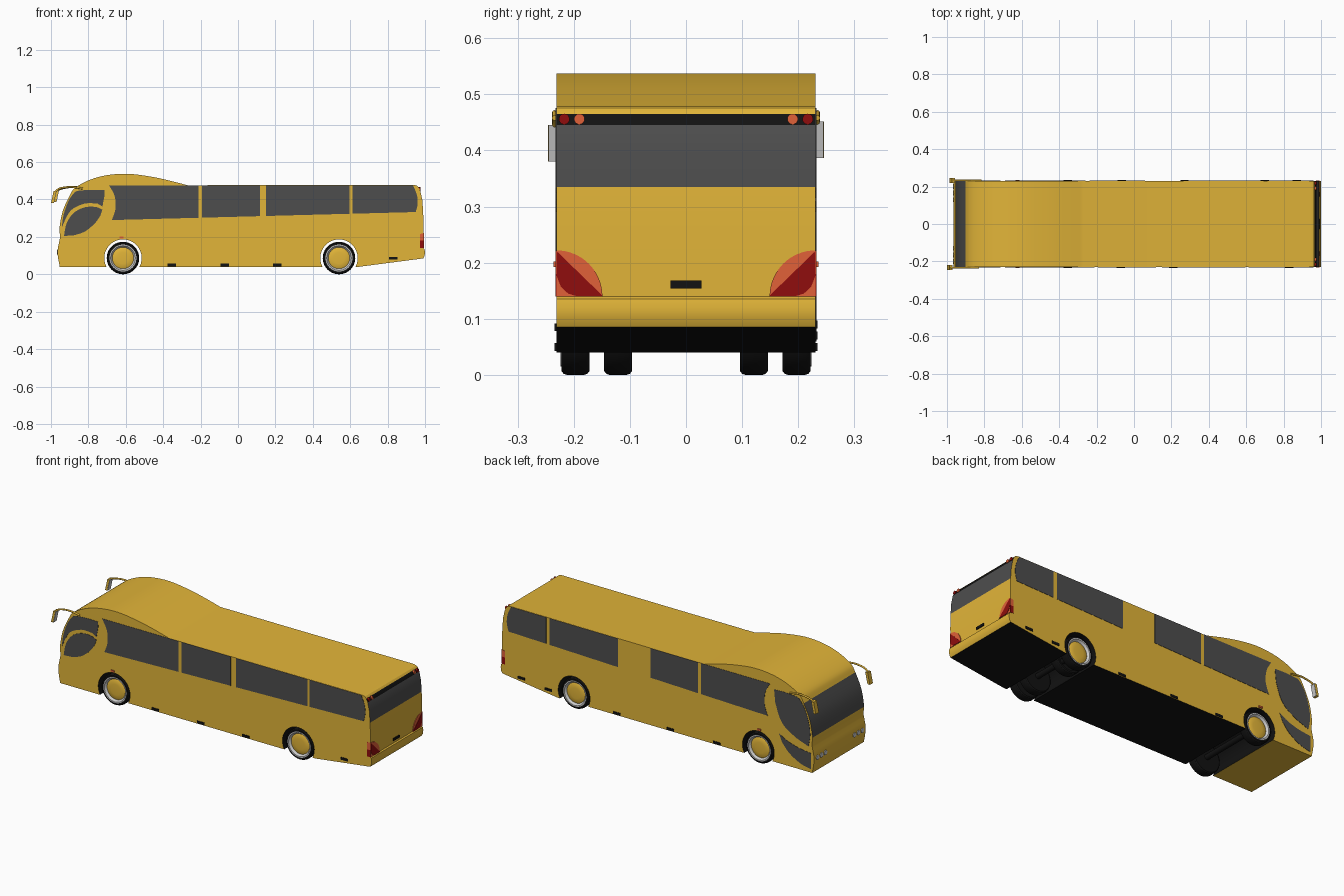
import bpy, bmesh, math
from mathutils import Vector

if "Cube" in bpy.data.objects:
    bpy.data.objects.remove(bpy.data.objects["Cube"])

W = 0.231                                   # half width of the body
AXLES = {"front": -0.615, "rear": 0.54}
WHEEL_Z = 0.087


def material(name, rgb):
    m = bpy.data.materials.new(name)
    m.diffuse_color = (*rgb, 1)
    m.use_nodes = True
    m.node_tree.nodes["Principled BSDF"].inputs["Base Color"].default_value = m.diffuse_color
    return m


YELLOW = material("yellow_paint", (0.76, 0.46, 0.04))
GLASS = material("dark_glass", (0.075, 0.075, 0.075))
BLACK = material("black", (0.006, 0.006, 0.006))
RED = material("red_lens", (0.28, 0.004, 0.004))
ORANGE = material("orange_lens", (0.75, 0.12, 0.04))
SILVER = material("silver", (0.55, 0.55, 0.55))


def finish(name, bm, *mats):
    bmesh.ops.recalc_face_normals(bm, faces=bm.faces)
    me = bpy.data.meshes.new(name)
    bm.to_mesh(me)
    bm.free()
    for m in mats:
        me.materials.append(m)
    ob = bpy.data.objects.new(name, me)
    bpy.context.collection.objects.link(ob)
    return ob


def prism(name, pts, axis, a, b, *mats, pick=None):
    """Extrude a 2D outline along y (points are x,z) or x (points are y,z)."""
    bm = bmesh.new()
    place = (lambda p, d: (p[0], d, p[1])) if axis == "y" else (lambda p, d: (d, p[0], p[1]))
    va = [bm.verts.new(place(p, a)) for p in pts]
    vb = [bm.verts.new(place(p, b)) for p in pts]
    bm.faces.new(va)
    bm.faces.new(vb[::-1])
    for i in range(len(pts)):
        j = (i + 1) % len(pts)
        f = bm.faces.new((va[i], vb[i], vb[j], va[j]))
        if pick:
            f.material_index = pick((pts[i][0] + pts[j][0]) / 2, (pts[i][1] + pts[j][1]) / 2)
    return finish(name, bm, *mats)


def lathe(name, profile, centre, side, mat):
    """Spin a (radius, depth) profile round a y axis."""
    bm = bmesh.new()
    vs = [bm.verts.new((r, side * d, 0)) for r, d in profile]
    es = [bm.edges.new(p) for p in zip(vs, vs[1:])]
    bmesh.ops.spin(bm, geom=vs + es, cent=(0, 0, 0), axis=(0, 1, 0),
                   angle=2 * math.pi, steps=40, use_merge=True)
    bmesh.ops.remove_doubles(bm, verts=bm.verts, dist=1e-5)
    ob = finish(name, bm, mat)
    ob.location = centre
    return ob


def spline(pts, n=4):
    """Smooth open curve through the points."""
    p = [Vector(q) for q in [pts[0], *pts, pts[-1]]]
    out = []
    for a, b, c, d in zip(p, p[1:], p[2:], p[3:]):
        for k in range(n):
            t = k / n
            out.append(0.5 * (2 * b + (c - a) * t + (2 * a - 5 * b + 4 * c - d) * t * t
                              + (3 * b - a - 3 * c + d) * t ** 3))
    return out + [p[-1]]


def arc(cx, cz, r, a0, a1, n=24):
    return [(cx + r * math.cos(math.radians(a0 + (a1 - a0) * i / n)),
             cz + r * math.sin(math.radians(a0 + (a1 - a0) * i / n))) for i in range(n + 1)]


def box(cx, cz, w, h):
    return [(cx - w / 2, cz - h / 2), (cx + w / 2, cz - h / 2),
            (cx + w / 2, cz + h / 2), (cx - w / 2, cz + h / 2)]


def side_plate(name, pts, side, mat, depth=0.0015):
    return prism(name, pts, "y", side * (W - 0.004), side * (W + depth), mat)


# Body shell: side profile with the wheel arches in its lower edge
nose = spline([(-.953, .04), (-.965, .12), (-.951, .2), (-.955, .24), (-.938, .335),
               (-.9, .42), (-.87, .463), (-.79, .506), (-.7, .53), (-.59, .5375),
               (-.47, .523), (-.37, .502), (-.27, .476)])
tail = [(.94, .478), (.957, .474), (.966, .465), (.975, .445), (.985, .40), (.99, .335),
        (.992, .25), (.99, .14), (.997, .135), (1.0, .12), (.998, .10), (.99, .085)]
floor = [(.645, .04)]
for cx in (AXLES["rear"], AXLES["front"]):
    floor += arc(cx, WHEEL_Z, .1, -28, 208)


def body_band(x, z):
    if (x < -.89 and .235 < z < .425) or (x > .95 and .335 < z < .445):
        return 1
    if (x > .95 and .445 < z < .465) or (-.72 < x < .98 and z < .19):
        return 2
    return 0


prism("body", nose + tail + floor, "y", -W, W, YELLOW, GLASS, BLACK, pick=body_band)


# Side windows
def window(x0, x1):
    low = lambda x: .29 + (x + .675) * .0265
    pts = [(x0, low(x0)), (x1, low(x1))]
    if x1 > .9:
        pts = pts[:1] + spline([(.95, .333), (.961, .38), (.955, .43), (.935, .476)])
    else:
        pts.append((x1, .476))
    if x0 < -.6:
        return spline([(-.69, .476), (-.66, .42), (-.655, .35), (-.675, .29)]) + pts[1:]
    return pts + [(x0, .476)]


panes = {-1: [(-.675, -.21), (-.192, .117), (.15, .597), (.612, .95)],
         1: [(-.675, -.258), (-.238, .06), (.265, .692), (.714, .95)]}
for side, spans in panes.items():
    for x0, x1 in spans:
        side_plate("side_window", window(x0, x1), side, GLASS)

# Driver side quarter windows
side_plate("driver_upper_window",
           spline([(-.942, .25), (-.932, .32), (-.905, .395), (-.875, .437)])
           + spline([(-.86, .446), (-.79, .452), (-.715, .45)])
           + spline([(-.714, .42), (-.725, .362)])
           + spline([(-.75, .378), (-.82, .378), (-.89, .345), (-.925, .29)]), -1, GLASS)
side_plate("driver_lower_window",
           spline([(-.93, .205), (-.917, .27), (-.88, .327), (-.82, .358), (-.76, .36), (-.725, .345)])
           + spline([(-.735, .315), (-.765, .273), (-.82, .228), (-.88, .208)]), -1, GLASS)

# Door side windows
side_plate("door_upper_window",
           spline([(-.93, .185), (-.941, .25), (-.932, .32), (-.905, .395), (-.875, .437)])
           + spline([(-.86, .446), (-.79, .452), (-.715, .45)])
           + spline([(-.722, .38), (-.75, .30), (-.79, .25), (-.86, .21)]), 1, GLASS)
side_plate("door_lower_window",
           spline([(-.745, .21), (-.80, .18), (-.87, .16), (-.945, .15)])
           + spline([(-.945, .06), (-.88, .075), (-.81, .115), (-.765, .165)]), 1, GLASS)

# Wheels: single at the front, double at the rear
tyre = [(.07, 0), (.08, 0), (.085, -.004), (.087, -.010), (.087, -.040),
        (.085, -.046), (.08, -.05), (.0, -.05)]
rim = [(.072, -.006), (.072, .002), (.066, .002), (.057, -.010)]
hub = [(.058, -.010), (.05, -.006), (.03, -.004), (0, -.004)]
for end, x in AXLES.items():
    for side in (-1, 1):
        c = (x, side * .222, WHEEL_Z)
        lathe(end + "_tyre", tyre, c, side, BLACK)
        lathe(end + "_rim", rim, c, side, SILVER)
        lathe(end + "_hub", hub, c, side, YELLOW)
        if end == "rear":
            lathe("inner_rear_tyre", tyre, (x, side * .146, WHEEL_Z), side, BLACK)
    prism(end + "_axle", arc(x, WHEEL_Z, .015, 0, 345, 23), "y", -.18, .18, BLACK)

# Side vents and orange marker lamps
vents = {-1: [(-.355, .05), (-.07, .05), (.21, .05), (.83, .085)],
         1: [(-.355, .05), (-.065, .05), (.27, .05), (.70, .07), (.87, .09)]}
for side, spots in vents.items():
    for x, z in spots:
        side_plate("side_vent", box(x, z, .045, .014), side, BLACK, .003)
    side_plate("side_marker", box(-.622, .197, .022, .01), side, ORANGE, .005)

# Mirrors on curved arms
for side, dx, dz in ((-1, 0, 0), (1, .014, .007)):
    cu = bpy.data.curves.new("mirror_arm", "CURVE")
    cu.dimensions, cu.bevel_depth, cu.bevel_resolution = "3D", .005, 2
    cu.use_fill_caps = True
    path = spline([(-.83 + dx, .458), (-.89 + dx, .467), (-.95 + dx, .46), (-.98 + dx, .44 + dz)])
    sp = cu.splines.new("POLY")
    sp.points.add(len(path) - 1)
    for pt, p in zip(sp.points, path):
        pt.co = (p[0], side * .234, p[1], 1)
    cu.materials.append(YELLOW)
    bpy.context.collection.objects.link(bpy.data.objects.new("mirror_arm", cu))
    shape = lambda x0, x1: [(x0 - .014 + dx, .38 + dz), (x1 - .014 + dx, .38 + dz),
                            (x1 + dx, .445 + dz), (x0 + dx, .445 + dz)]
    prism("mirror_housing", shape(-.986, -.973), "y", side * .218, side * .246, YELLOW)
    prism("mirror_glass", shape(-.973, -.970), "y", side * .219, side * .245, SILVER)

# Headlamps
for side in (-1, 1):
    for y in (.2, .165, .13):
        prism("headlamp", arc(side * y, .12, .013, 0, 345, 23), "x", -.968, -.95, SILVER)

# Rear lamps: orange quarter disc, red petal, wrapped round the corner
for s in (-1, 1):
    fan = [(s * W, .14)] + [(s * (W - y), z) for y, z in arc(0, .14, .082, 0, 90, 16)]
    prism("tail_lamp_orange", fan, "x", .97, .9935, ORANGE)
    petal = [(.231, .221), (.148, .1405), (.195, .1405), (.21, .145), (.223, .157), (.231, .178)]
    prism("tail_lamp_red", [(s * y, z) for y, z in petal], "x", .97, .995, RED)
    side_plate("tail_lamp_side_orange", [(.972, .18), (.993, .18), (.993, .221), (.972, .215)], s, ORANGE)
    side_plate("tail_lamp_side_red", [(.972, .14), (.993, .14), (.993, .18), (.972, .18)], s, RED)
    for y, m in ((.217, RED), (.19, ORANGE)):
        prism("high_rear_lamp", arc(s * y, .456, .0095, 0, 345, 23), "x", .955, .977, m)

# Rear handle plate
prism("rear_plate", box(0, .161, .055, .014), "x", .98, .995, BLACK)

# Smooth curved surfaces, keep edges sharp
bpy.ops.object.select_all(action="DESELECT")
for ob in bpy.context.scene.objects:
    if ob.type == "MESH":
        ob.select_set(True)
        bpy.context.view_layer.objects.active = ob
bpy.ops.object.shade_smooth_by_angle(angle=math.radians(30))
